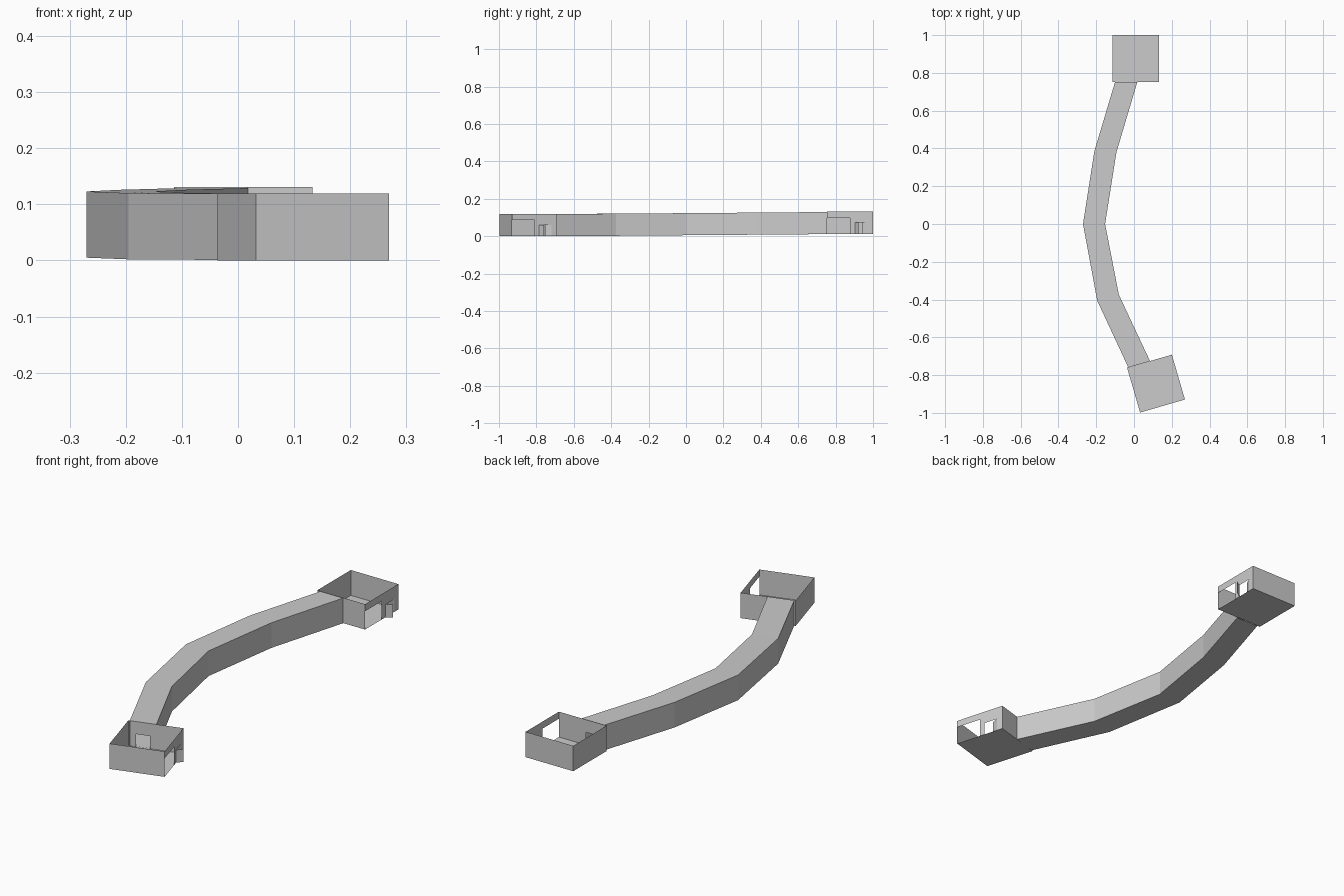
import bpy, bmesh
from math import radians
from mathutils import Matrix

if "Cube" in bpy.data.objects:
    bpy.data.objects.remove(bpy.data.objects["Cube"])

H = 0.1235      # half room width
ROOM_H = 0.119  # wall height
DOOR_H = 0.06


def make_object(name, quads, matrix=Matrix()):
    bm = bmesh.new()
    for q in quads:
        bm.faces.new([bm.verts.new(p) for p in q])
    bmesh.ops.remove_doubles(bm, verts=bm.verts, dist=0.0001)
    mesh = bpy.data.meshes.new(name)
    bm.to_mesh(mesh)
    bm.free()
    ob = bpy.data.objects.new(name, mesh)
    ob.matrix_world = matrix
    bpy.context.collection.objects.link(ob)
    return ob


def panel(a, b, z0, z1):
    """Upright quad between plan points a and b."""
    return [(*a, z0), (*b, z0), (*b, z1), (*a, z1)]


def wall(axis, side, holes=()):
    """Room wall along an axis; holes are (start, end, height) from the floor."""
    def at(u):
        return (u, side * H) if axis == 'x' else (side * H, u)
    cuts = sorted({-H, H, *[h[0] for h in holes], *[h[1] for h in holes]})
    quads = []
    for u0, u1 in zip(cuts, cuts[1:]):
        low = max([h[2] for h in holes if h[0] <= u0 and h[1] >= u1], default=0)
        quads.append(panel(at(u0), at(u1), low, ROOM_H))
    return quads


def rect(x0, x1, y0, y1, z=0):
    return [(x0, y0, z), (x1, y0, z), (x1, y1, z), (x0, y1, z)]


def room(name, loc, angle, tunnel_side, door_x):
    m = Matrix.Translation(loc) @ Matrix.Rotation(radians(angle), 4, 'Z')
    door = [(door_x - 0.032, door_x + 0.032, DOOR_H)]
    # walls: tunnel doorway on one side, wide opening and entrance on +x
    quads = wall('y', -1)
    quads += wall('y', 1, [(-H, 0.0, 0.086), (0.027, 0.095, DOOR_H)])
    quads += wall('x', tunnel_side, door) + wall('x', -tunnel_side)
    make_object(name + "_walls", quads, m)
    # floor with a separate corner slab
    make_object(name + "_floor", [rect(-H, 0, 0, H), rect(0, H, 0, H), rect(0, H, -H, 0)], m)
    make_object(name + "_corner_slab", [rect(-H, 0, -H, 0, 0.0008)], m)
    # two swung door leaves, one outward and one inward
    make_object(name + "_outer_door", [panel((H, 0.027), (H + 0.028, 0.045), 0, DOOR_H)], m)
    make_object(name + "_inner_door", [panel((H, 0.095), (H - 0.014, 0.064), 0, DOOR_H)], m)


room("back_room", (0.009, 0.8765, 0.012), 0, -1, -0.049)
room("front_room", (0.1165, -0.845, 0.0), 16.2, 1, -0.058)

# curved tunnel: left point, right point, floor height
stations = [((-0.10, 0.753), (0.018, 0.753), 0.011),
            ((-0.21, 0.385), (-0.093, 0.38), 0.008),
            ((-0.27, 0.0), (-0.153, 0.0), 0.005),
            ((-0.195, -0.405), (-0.08, -0.375), 0.002),
            ((-0.03, -0.76), (0.085, -0.726), 0.001)]
rings = [[(*a, z), (*b, z), (*b, z + 0.118), (*a, z + 0.118)] for a, b, z in stations]
make_object("tunnel", [[r[i], r[(i + 1) % 4], s[(i + 1) % 4], s[i]]
                       for r, s in zip(rings, rings[1:]) for i in range(4)])
